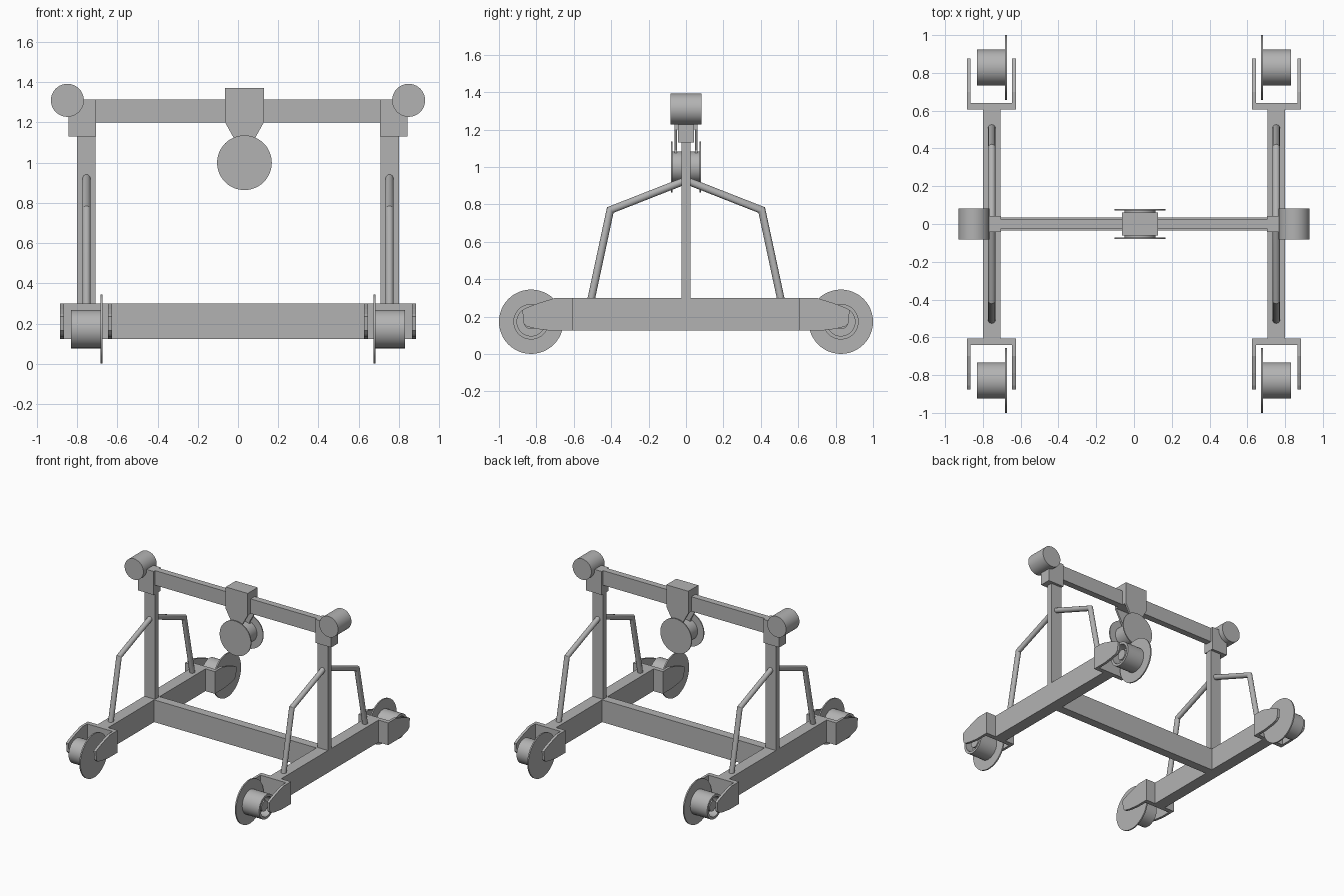
import bpy, bmesh, math
from mathutils import Vector, Matrix

cube = bpy.data.objects.get("Cube")
if cube:
    bpy.data.objects.remove(cube)

grey = bpy.data.materials.new("steel grey")
grey.use_nodes = True
colour = (0.45, 0.45, 0.45, 1)
grey.diffuse_color = colour
grey.node_tree.nodes["Principled BSDF"].inputs["Base Color"].default_value = colour


def finish(name, bm, smooth=False):
    bmesh.ops.recalc_face_normals(bm, faces=bm.faces)
    mesh = bpy.data.meshes.new(name)
    bm.to_mesh(mesh)
    bm.free()
    mesh.materials.append(grey)
    ob = bpy.data.objects.new(name, mesh)
    bpy.context.collection.objects.link(ob)
    if smooth:
        bpy.ops.object.select_all(action='DESELECT')
        ob.select_set(True)
        bpy.context.view_layer.objects.active = ob
        bpy.ops.object.shade_smooth_by_angle(angle=math.radians(35))
    return ob


def box(name, x, y, z):
    """Box from three (low, high) ranges."""
    bm = bmesh.new()
    bmesh.ops.create_cube(bm, size=1)
    for v in bm.verts:
        v.co = [(r[0] + r[1]) / 2 + c * (r[1] - r[0]) for c, r in zip(v.co, (x, y, z))]
    return finish(name, bm)


def plate(name, points, offset):
    """Extrude a flat polygon of 3D points by an offset."""
    bm = bmesh.new()
    face = bm.faces.new([bm.verts.new(p) for p in points])
    ext = bmesh.ops.extrude_face_region(bm, geom=[face], use_keep_orig=True)
    new = [v for v in ext["geom"] if isinstance(v, bmesh.types.BMVert)]
    bmesh.ops.translate(bm, verts=new, vec=offset)
    return finish(name, bm)


def lathe(name, profile, centre, axis):
    """Spin (radius, distance) points round an axis through centre."""
    bm = bmesh.new()
    turn = Vector((0, 0, 1)).rotation_difference(Vector(axis)).to_matrix().to_4x4()
    verts = [bm.verts.new((r, 0, d)) for r, d in profile]
    edges = [bm.edges.new(pair) for pair in zip(verts, verts[1:])]
    bmesh.ops.spin(bm, geom=verts + edges, cent=(0, 0, 0), axis=(0, 0, 1),
                   angle=math.tau, steps=48, use_duplicate=False)
    bmesh.ops.remove_doubles(bm, verts=bm.verts, dist=0.0002)
    bm.transform(Matrix.Translation(centre) @ turn)
    return finish(name, bm, True)


def tube(name, points, radius):
    """Round bar with mitred bends, in a plane of constant x."""
    bm = bmesh.new()
    pts = [Vector(p) for p in points]
    rings = []
    side = Vector((1, 0, 0))
    for i, p in enumerate(pts):
        a = (p - pts[max(i - 1, 0)]).normalized()
        b = (pts[min(i + 1, len(pts) - 1)] - p).normalized()
        along = (a + b).normalized()
        stretch = 1 / max(along.dot(a), along.dot(b))
        up = along.cross(side) * stretch
        rings.append([bm.verts.new(p + radius * (side * math.cos(t) + up * math.sin(t)))
                      for t in (math.tau * k / 20 for k in range(20))])
    for r, s in zip(rings, rings[1:]):
        for k in range(20):
            n = (k + 1) % 20
            bm.faces.new((r[k], r[n], s[n], s[k]))
    bm.faces.new(rings[0])
    bm.faces.new(rings[-1])
    return finish(name, bm, True)


# Cross beams
box("lower_cross_beam", (-0.71, 0.71), (-0.034, 0.034), (0.125, 0.30))
box("upper_cross_beam", (-0.71, 0.71), (-0.025, 0.025), (1.20, 1.315))

# Side frames, mirrored left and right
for s, side in ((1, "left"), (-1, "right")):
    mid = s * 0.753

    def span(a, b):
        return tuple(sorted((s * a, s * b)))

    box(side + "_rail", span(0.707, 0.80), (-0.615, 0.615), (0.125, 0.30))
    box(side + "_post", span(0.707, 0.80), (-0.023, 0.023), (0.29, 1.20))
    box(side + "_corner_block", span(0.705, 0.842), (-0.043, 0.043), (1.13, 1.315))
    lathe(side + "_motor", [(0, -0.083), (0.082, -0.083), (0.082, 0.083), (0, 0.083)],
          (s * 0.848, 0, 1.31), (0, 1, 0))

    for e, end in ((-1, "front"), (1, "back")):
        part = f"{end}_{side}_"
        tube(part + "brace", [(mid, e * 0.01, 0.925), (mid, e * 0.405, 0.77),
                              (mid, e * 0.51, 0.28)], 0.02)

        # Wheel fork
        box(part + "fork_back", span(0.625, 0.885), sorted((e * 0.605, e * 0.64)), (0.125, 0.30))
        outline = [(0.605, 0.30), (0.70, 0.30), (0.79, 0.272), (0.855, 0.247), (0.875, 0.235),
                   (0.868, 0.165), (0.85, 0.147), (0.80, 0.135), (0.72, 0.125), (0.605, 0.125)]
        for x, arm in ((0.625, "inner"), (0.865, "outer")):
            plate(f"{part}fork_{arm}_arm", [(s * x, e * y, z) for y, z in outline],
                  (s * 0.02, 0, 0))

        # Flanged wheel with a recessed outer end
        lathe(part + "wheel", [(0, 0), (0.172, 0), (0.172, 0.01), (0.095, 0.01), (0.095, 0.157),
                               (0.076, 0.157), (0.076, 0.09), (0.04, 0.09), (0.04, 0.14), (0, 0.14)],
              (s * 0.673, e * 0.828, 0.173), (s, 0, 0))

# Hoist trolley with tapered cheeks and a flanged drum
hx = 0.032
box("hoist_body", (hx - 0.096, hx + 0.096), (-0.062, 0.062), (1.20, 1.372))
cheek = [(-0.096, 1.20), (-0.035, 1.09), (-0.035, 0.97), (0.035, 0.97), (0.035, 1.09), (0.096, 1.20)]
for s, side in ((-1, "front"), (1, "back")):
    plate(f"hoist_{side}_cheek", [(hx + x, s * 0.062, z) for x, z in cheek], (0, -s * 0.015, 0))
lathe("hoist_drum", [(0, -0.08), (0.136, -0.08), (0.136, -0.072), (0.083, -0.072),
                     (0.083, 0.072), (0.136, 0.072), (0.136, 0.08), (0, 0.08)],
      (hx, 0, 1.0), (0, 1, 0))
